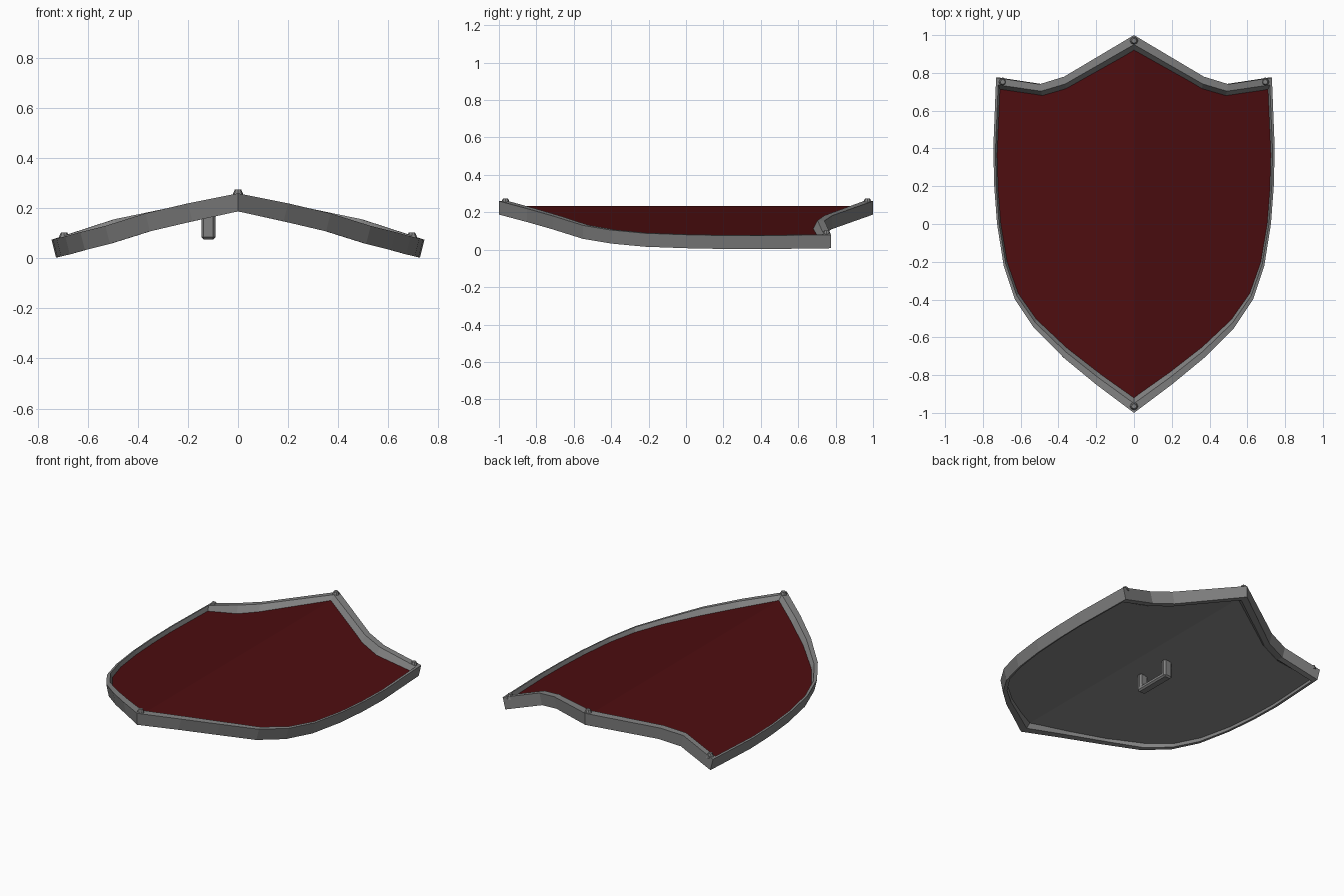
import bpy
import bmesh
from mathutils import Matrix, Vector

cube = bpy.data.objects.get("Cube")
if cube:
    bpy.data.objects.remove(cube)

SLOPE = 0.25          # fall of each half away from the centre ridge
PANEL_TOP = 0.235
PANEL_BOTTOM = 0.21
RIM_DEPTH = 0.072

# Half outline from back point to front tip: x, y, rim top height
HALF = [(0, 1, .26), (.37, .78, .182), (.5, .74, .155), (.73, .775, .08),
        (.745, .4, .075), (.74, .2, .076), (.725, 0, .08), (.69, -.22, .088),
        (.63, -.4, .105), (.53, -.55, .13), (.37, -.71, .18), (.2, -.85, .22),
        (0, -1, .26)]
OUTLINE = HALF + [(-x, y, z) for x, y, z in HALF[-2:0:-1]]


def make_material(name, color):
    mat = bpy.data.materials.new(name)
    mat.use_nodes = True
    mat.diffuse_color = color
    mat.node_tree.nodes["Principled BSDF"].inputs["Base Color"].default_value = color
    return mat


steel = make_material("steel grey", (.22, .22, .22, 1))
red = make_material("dark red", (.075, .004, .005, 1))


def make_object(name, bm, *materials):
    bmesh.ops.recalc_face_normals(bm, faces=bm.faces)
    mesh = bpy.data.meshes.new(name)
    bm.to_mesh(mesh)
    bm.free()
    for mat in materials:
        mesh.materials.append(mat)
    obj = bpy.data.objects.new(name, mesh)
    bpy.context.collection.objects.link(obj)
    return obj


def bridge(bm, first, second):
    """Join two closed loops of vertices with quads."""
    for i in range(len(first)):
        j = (i + 1) % len(first)
        bm.faces.new((first[i], first[j], second[j], second[i]))


def lean(x, depth):
    """Sink a point square to its half of the shield."""
    side = (x > 0) - (x < 0)
    return Vector((-side * SLOPE * depth, 0, -depth))


# Rim: a chamfered band, scaled inward towards the panel
def rim_point(p, sx, sy, kind):
    x, y, z = p
    pos = Vector((x * sx, y * sy, z + SLOPE * abs(x) * (1 - sx)))
    if kind == "bottom":
        return pos + lean(x, RIM_DEPTH)
    if kind == "inner top":
        pos.z = PANEL_TOP - SLOPE * abs(pos.x) - 0.005
    elif kind == "inner bottom":
        pos.z = PANEL_BOTTOM - SLOPE * abs(pos.x) + 0.005
    return pos


SECTION = [(1, 1, "top"), (.985, .95, "top"), (.97, .915, "inner top"),
           (.97, .915, "inner bottom"), (.985, .95, "bottom"), (1, 1, "bottom")]
bm = bmesh.new()
loops = [[bm.verts.new(rim_point(p, *s)) for p in OUTLINE] for s in SECTION]
for i, loop in enumerate(loops):
    bridge(bm, loop, loops[(i + 1) % len(loops)])
make_object("rim", bm, steel)

# Panel: two flat halves meeting at the ridge, red above and steel below
for name, side in (("left_panel", 1), ("right_panel", -1)):
    bm = bmesh.new()
    layers = []
    for height in (PANEL_TOP, PANEL_BOTTOM):
        layers.append([bm.verts.new((side * x * .978, y * .93, height - SLOPE * x * .978))
                       for x, y, z in HALF])
    for layer in layers:
        bm.faces.new(layer)
    bridge(bm, *layers)
    bmesh.ops.recalc_face_normals(bm, faces=bm.faces)
    for face in bm.faces:
        face.material_index = 1 if face.normal.z > 0.5 else 0
    make_object(name, bm, steel, red)

# Rivets on the four points of the rim
RIVETS = {"back_rivet": (0, .97, .262), "front_rivet": (0, -.965, .262),
          "left_rivet": (.695, .752, .09), "right_rivet": (-.695, .752, .09)}
for name, spot in RIVETS.items():
    bm = bmesh.new()
    bmesh.ops.create_cone(bm, cap_ends=True, segments=8, radius1=.024,
                          radius2=.013, depth=.026, matrix=Matrix.Translation(spot))
    make_object(name, bm, steel)

# Handle: a bracket profile extruded sideways under the right half
START, END, LOW, HIGH, THICK = -.08, .165, .076, .19, .032
bracket = [(START, HIGH), (START, LOW), (END, LOW), (END, HIGH),
           (END - THICK, HIGH), (END - THICK, LOW + THICK),
           (START + THICK, LOW + THICK), (START + THICK, HIGH)]
bm = bmesh.new()
ends = [[bm.verts.new((x, y, z)) for y, z in bracket] for x in (-.146, -.09)]
for end in ends:
    bm.faces.new(end)
bridge(bm, *ends)
handle = make_object("handle", bm, steel)
bevel = handle.modifiers.new("soft edges", "BEVEL")
bevel.width = .009
bevel.segments = 1
